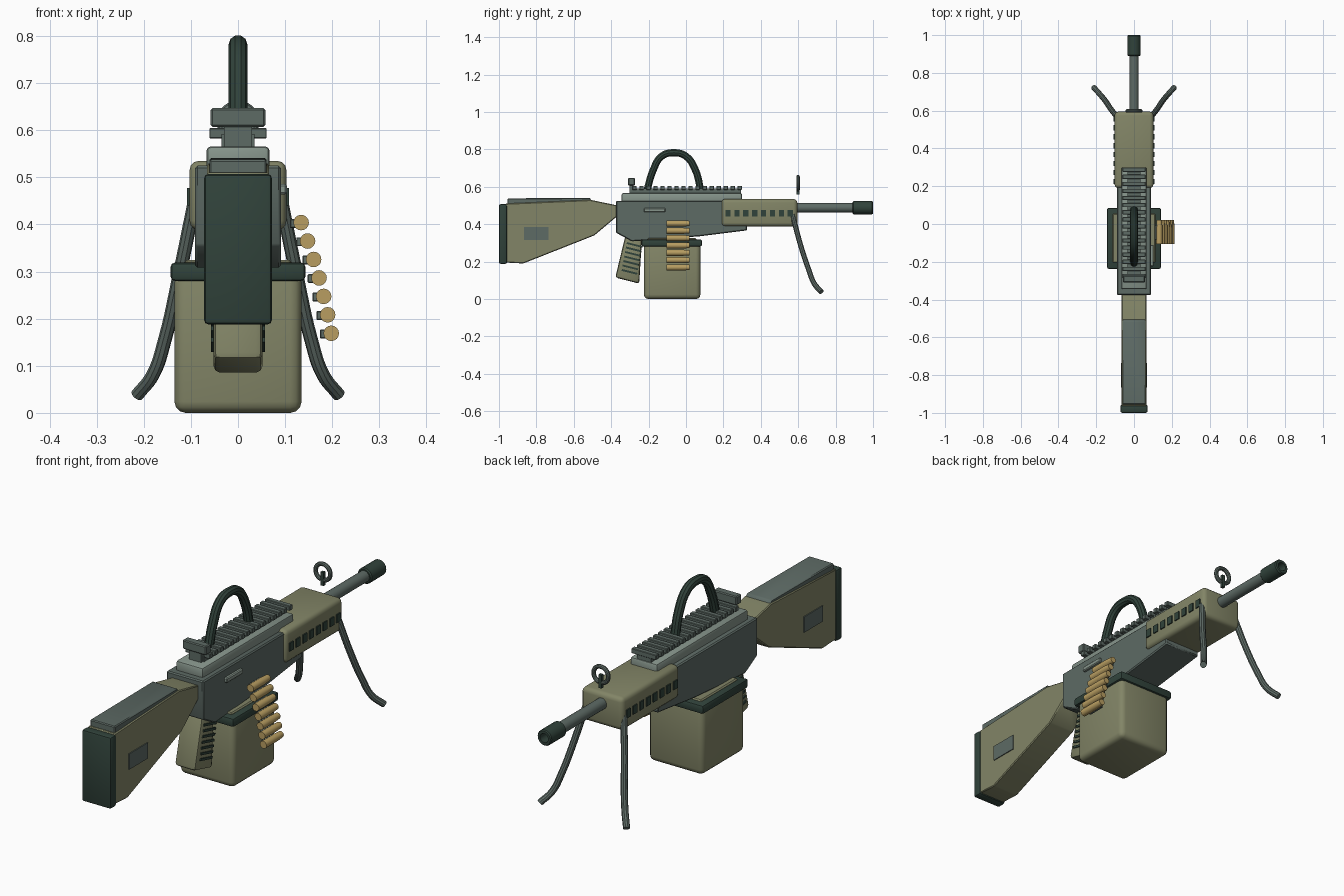
import bpy, bmesh, math
from mathutils import Vector, Matrix

if "Cube" in bpy.data.objects:
    bpy.data.objects.remove(bpy.data.objects["Cube"])


def material(name, r, g, b):
    m = bpy.data.materials.new(name)
    m.diffuse_color = (r, g, b, 1)
    m.use_nodes = True
    m.node_tree.nodes["Principled BSDF"].inputs["Base Color"].default_value = m.diffuse_color
    return m


OLIVE = material("olive", 0.225, 0.235, 0.135)
STEEL = material("steel", 0.11, 0.145, 0.13)
DARK = material("dark_green", 0.03, 0.055, 0.043)
PALE = material("pale_steel", 0.24, 0.30, 0.26)
BRASS = material("brass", 0.48, 0.34, 0.12)


def finish(name, bm, mat, bevel=0.0, segments=2):
    bmesh.ops.recalc_face_normals(bm, faces=bm.faces[:])
    if bevel:
        bmesh.ops.bevel(bm, geom=bm.edges[:], offset=bevel, segments=segments,
                        profile=0.5, affect='EDGES', clamp_overlap=True)
    me = bpy.data.meshes.new(name)
    bm.to_mesh(me)
    bm.free()
    me.materials.append(mat)
    ob = bpy.data.objects.new(name, me)
    bpy.context.collection.objects.link(ob)
    smooth(ob)
    return ob


def smooth(ob):
    bpy.ops.object.select_all(action='DESELECT')
    ob.select_set(True)
    bpy.context.view_layer.objects.active = ob
    bpy.ops.object.shade_smooth_by_angle(angle=math.radians(35))


def box(name, x, y, z, mat, bevel=0.0, segments=2, tilt=0.0):
    """Box from (min, max) ranges, tilted about x."""
    lo, hi = Vector((x[0], y[0], z[0])), Vector((x[1], y[1], z[1]))
    bm = bmesh.new()
    bmesh.ops.create_cube(bm, size=1)
    bmesh.ops.scale(bm, vec=hi - lo, verts=bm.verts)
    bmesh.ops.rotate(bm, matrix=Matrix.Rotation(tilt, 3, 'X'), verts=bm.verts)
    bmesh.ops.translate(bm, vec=(lo + hi) / 2, verts=bm.verts)
    return finish(name, bm, mat, bevel, segments)


def plate(name, profile, half, mat, bevel=0.0, segments=2):
    """Side profile (y, z) extruded to both sides of x = 0."""
    bm = bmesh.new()
    f = bm.faces.new([bm.verts.new((-half, y, z)) for y, z in profile])
    r = bmesh.ops.extrude_face_region(bm, geom=[f])
    moved = [v for v in r["geom"] if isinstance(v, bmesh.types.BMVert)]
    bmesh.ops.translate(bm, vec=(2 * half, 0, 0), verts=moved)
    return finish(name, bm, mat, bevel, segments)


def lathe(name, rings, x, z, mat, sides=20):
    """Turned part along y from (y, radius) rings, capped at both ends."""
    bm = bmesh.new()
    loops = []
    for y, r in rings:
        loops.append([bm.verts.new((x + r * math.cos(a), y, z + r * math.sin(a)))
                      for a in (2 * math.pi * i / sides for i in range(sides))])
    for a, b in zip(loops, loops[1:]):
        for i in range(sides):
            j = (i + 1) % sides
            bm.faces.new((a[i], a[j], b[j], b[i]))
    bm.faces.new(loops[0])
    bm.faces.new(loops[-1])
    return finish(name, bm, mat)


def tube(name, points, radius, mat):
    cu = bpy.data.curves.new(name, 'CURVE')
    cu.dimensions = '3D'
    cu.bevel_depth, cu.bevel_resolution = radius, 3
    cu.use_fill_caps = True
    cu.resolution_u = 6
    s = cu.splines.new('BEZIER')
    s.bezier_points.add(len(points) - 1)
    for p, co in zip(s.bezier_points, points):
        p.co = co
        p.handle_left_type = p.handle_right_type = 'AUTO'
    cu.materials.append(mat)
    ob = bpy.data.objects.new(name, cu)
    bpy.context.collection.objects.link(ob)
    bpy.ops.object.select_all(action='DESELECT')
    ob.select_set(True)
    bpy.context.view_layer.objects.active = ob
    bpy.ops.object.convert(target='MESH')
    smooth(bpy.context.view_layer.objects.active)


# Stock, cap, butt pad and side panels
plate("stock", [(-0.965, 0.195), (-0.87, 0.19), (-0.49, 0.34), (-0.365, 0.445),
                (-0.365, 0.50), (-0.51, 0.53), (-0.965, 0.51)], 0.066, OLIVE, 0.004, 1)
plate("stock_cap", [(-0.955, 0.505), (-0.50, 0.52), (-0.515, 0.541), (-0.955, 0.538)],
      0.061, STEEL, 0.004, 1)
box("butt_pad", (-0.072, 0.072), (-1.0, -0.957), (0.188, 0.507), DARK, 0.009)
for s in (-1, 1):
    box("stock_panel", sorted((s * 0.05, s * 0.07)), (-0.865, -0.735),
        (0.315, 0.385), STEEL)

# Receiver with top cover
plate("receiver", [(-0.375, 0.355), (-0.29, 0.308), (0.07, 0.335), (0.327, 0.367),
                   (0.327, 0.42), (0.22, 0.525), (-0.375, 0.525)], 0.091, STEEL, 0.005, 1)
box("top_cover", (-0.067, 0.067), (-0.345, 0.30), (0.51, 0.566), PALE, 0.01)
box("charging_handle", (0.08, 0.104), (-0.225, -0.11), (0.464, 0.486), PALE, 0.004, 1)

# Accessory rail and rear sight
box("rail_base", (-0.035, 0.035), (-0.29, 0.295), (0.56, 0.592), STEEL)
for i in range(16):
    y = -0.275 + i * 0.0375
    box("rail_tooth", (-0.061, 0.061), (y - 0.011, y + 0.011), (0.583, 0.605), STEEL, 0.002, 1)
box("rear_sight", (-0.058, 0.058), (-0.309, -0.273), (0.607, 0.647), STEEL, 0.004, 1)
box("rear_sight_base", (-0.03, 0.03), (-0.302, -0.28), (0.56, 0.61), STEEL)

# Carry handle
tube("carry_handle", [(0, -0.21, 0.575), (0, -0.175, 0.69), (0, -0.13, 0.763),
                      (0, -0.065, 0.782), (0, 0.0, 0.763), (0, 0.05, 0.69),
                      (0, 0.08, 0.575)], 0.02, DARK)

# Handguard with vents
box("handguard", (-0.103, 0.103), (0.19, 0.595), (0.388, 0.535), OLIVE, 0.02, 3)
for s in (-1, 1):
    for i in range(8):
        y = 0.225 + i * 0.0475
        box("handguard_vent", sorted((s * 0.09, s * 0.108)), (y - 0.014, y + 0.014),
            (0.44, 0.477), DARK)

# Barrel and hollow muzzle
lathe("barrel", [(0.56, 0.025), (0.92, 0.025)], 0, 0.488, STEEL)
lathe("muzzle", [(0.89, 0.03), (0.895, 0.035), (0.995, 0.035), (1.0, 0.031),
                 (1.0, 0.02), (0.95, 0.02)], 0, 0.488, DARK)

# Front sight ring and post
ring = [(0.036 * math.cos(a), 0.599, 0.618 + 0.036 * math.sin(a))
        for a in (math.radians(-75 + 330 * i / 10) for i in range(11))]
tube("front_sight_ring", ring, 0.0095, STEEL)
box("front_sight_post", (-0.007, 0.007), (0.592, 0.606), (0.56, 0.62), DARK)

# Bipod legs
for s in (-1, 1):
    tube("bipod_leg", [(s * 0.092, 0.57, 0.45), (s * 0.125, 0.612, 0.29),
                       (s * 0.154, 0.655, 0.16), (s * 0.18, 0.686, 0.082),
                       (s * 0.214, 0.724, 0.038)], 0.0145, STEEL)

# Pistol grip with ridges
plate("grip", [(-0.325, 0.335), (-0.235, 0.335), (-0.25, 0.082), (-0.378, 0.115)],
      0.052, OLIVE, 0.014, 2)
for s in (-1, 1):
    for i in range(7):
        y, z = -0.302 + i * 0.0045, 0.145 + i * 0.024
        box("grip_ridge", sorted((s * 0.045, s * 0.057)), (y - 0.043, y + 0.043),
            (z - 0.005, z + 0.005), DARK, tilt=math.radians(-14))

# Ammunition box with rim
box("ammo_box", (-0.135, 0.135), (-0.225, 0.077), (0.0, 0.30), OLIVE, 0.024, 3)
box("ammo_box_rim", (-0.143, 0.143), (-0.237, 0.085), (0.28, 0.319), DARK, 0.009)
box("ammo_box_neck", (-0.113, 0.113), (-0.205, 0.055), (0.30, 0.325), OLIVE, 0.005, 1)

# Ammunition belt
for i in range(7):
    t = i / 6
    x = 0.134 + 0.064 * t + 0.006 * math.sin(math.pi * t)
    z = 0.404 - 0.235 * t
    lathe("cartridge", [(-0.105, 0.0165), (-0.02, 0.0165), (0.02, 0.014)], x, z, BRASS, 16)
    box("belt_link", (x - 0.024, x), (-0.085, -0.005), (z - 0.011, z + 0.008), STEEL, 0.002, 1)
